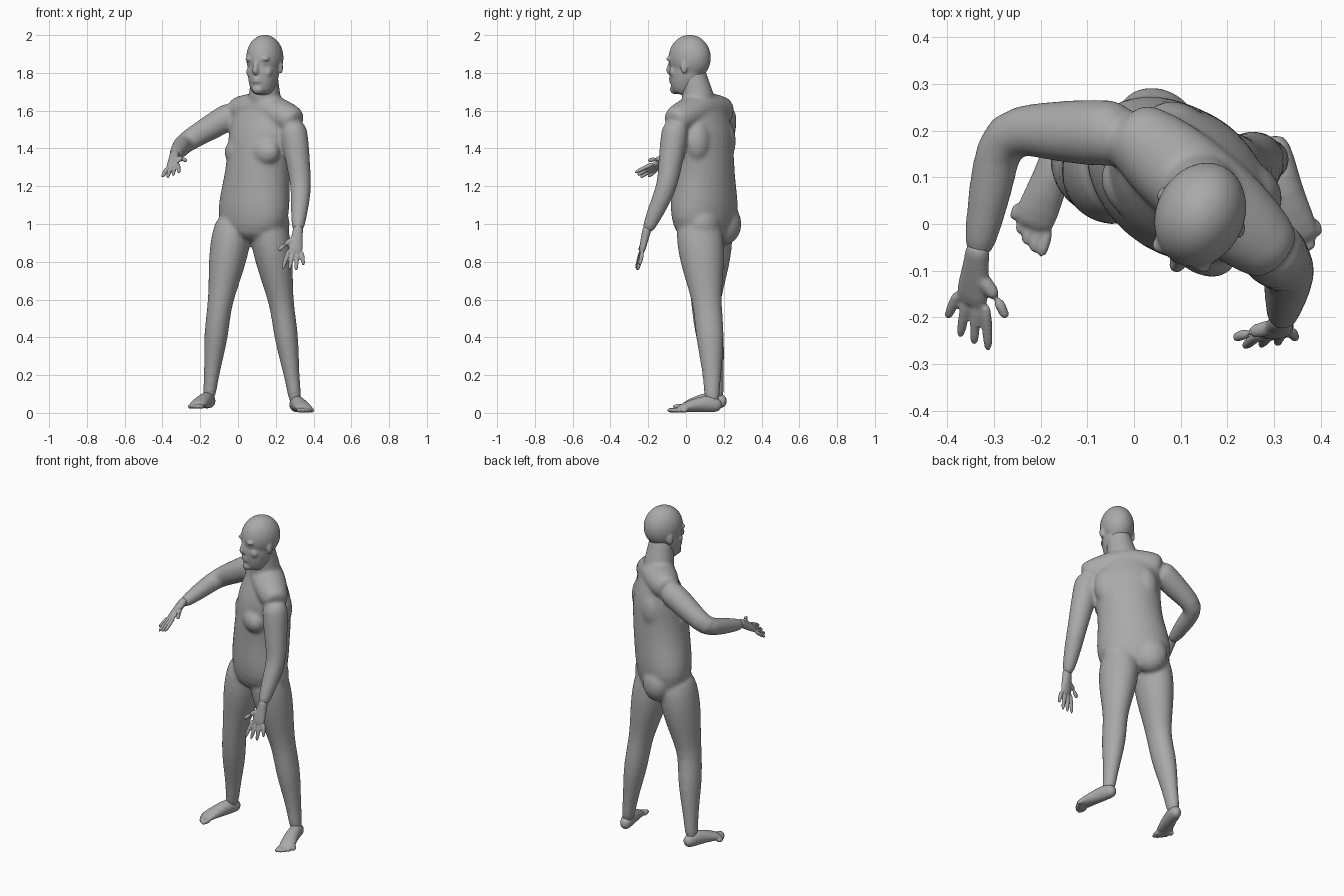
import bpy, bmesh, math
from mathutils import Vector, Matrix

if "Cube" in bpy.data.objects:
    bpy.data.objects.remove(bpy.data.objects["Cube"])

skin = bpy.data.materials.new("grey_skin")
skin.use_nodes = True
grey = (.4, .4, .4, 1)
skin.diffuse_color = grey
skin.node_tree.nodes["Principled BSDF"].inputs["Base Color"].default_value = grey

bm = bmesh.new()
SIDES = 16
UP = Vector((0, 0, 1))


def loft(points, widths, depths, side):
    """Closed tube of elliptical rings that follow a path."""
    loops = []
    last = len(points) - 1
    for i, (point, width, depth) in enumerate(zip(points, widths, depths)):
        along = (points[min(i + 1, last)] - points[max(i - 1, 0)]).normalized()
        across = (side - along * side.dot(along)).normalized()
        normal = along.cross(across)
        ring = []
        for k in range(SIDES):
            angle = math.tau * k / SIDES
            offset = across * width * math.cos(angle) + normal * depth * math.sin(angle)
            ring.append(bm.verts.new(point + offset))
        loops.append(ring)
    for lower, upper in zip(loops, loops[1:]):
        for k in range(SIDES):
            n = (k + 1) % SIDES
            bm.faces.new((lower[k], lower[n], upper[n], upper[k]))
    bm.faces.new(loops[0][::-1])
    bm.faces.new(loops[-1])


def blob(center, size, yaw=0):
    """Ellipsoid used for muscles, joints and facial features."""
    matrix = (Matrix.Translation(center) @ Matrix.Rotation(yaw, 4, 'Z')
              @ Matrix.Diagonal((*size, 1)))
    bmesh.ops.create_uvsphere(bm, u_segments=SIDES, v_segments=SIDES, radius=1, matrix=matrix)


def finish(name, voxel, smoothing):
    """Fuse everything built so far into one smooth skin."""
    bmesh.ops.recalc_face_normals(bm, faces=bm.faces)
    mesh = bpy.data.meshes.new(name)
    bm.to_mesh(mesh)
    bm.clear()
    mesh.materials.append(skin)
    part = bpy.data.objects.new(name, mesh)
    bpy.context.collection.objects.link(part)
    rounding = part.modifiers.new("rounding", 'SUBSURF')
    rounding.levels = rounding.render_levels = 1
    fuse = part.modifiers.new("fuse", 'REMESH')
    fuse.mode = 'VOXEL'
    fuse.voxel_size = voxel
    fuse.use_smooth_shade = True
    soften = part.modifiers.new("soften", 'SMOOTH')
    soften.factor = .5
    soften.iterations = smoothing


def digit(root, tip, radius, side):
    """One finger, thumb or toe with a tapered end."""
    middle = root.lerp(tip, .5)
    sizes = [radius, radius, radius * .8]
    loft([root, middle, tip], sizes, sizes, side)


def limb(start, joint, end, upper, lower, side, flatness, bulge):
    """Two-part limb; radii are spread evenly over each part."""
    points = [start.lerp(joint, i / len(upper)) for i in range(len(upper))]
    steps = len(lower) - 1
    for i in range(steps + 1):
        t = i / steps
        points.append(joint.lerp(end, t) + bulge * math.sin(math.pi * t))
    radii = upper + lower
    loft(points, radii, [r * flatness for r in radii], side)


def heading(degrees):
    """Directions to the side and to the front of a turned part."""
    yaw = math.radians(degrees)
    side = Vector((math.cos(yaw), math.sin(yaw), 0))
    return yaw, side, Vector((side.y, -side.x, 0))


def hand(wrist, forward, thumbward):
    """Palm, four fingers and a spread thumb."""
    forward = forward.normalized()
    thumbward = (thumbward - forward * thumbward.dot(forward)).normalized()

    def place(along, across):
        return wrist + forward * along + thumbward * across

    loft([place(a, 0) for a in (-.05, 0, .05, .12)], [.028, .028, .036, .044],
         [.026, .023, .02, .014], thumbward)
    for i in range(4):
        spread = (i - 1.5) / 1.5
        length = .21 - .04 * max(0, -spread) ** 2
        digit(place(.09, spread * .034), place(length, spread * .055), .012, thumbward)
    knuckle = place(.07, .06)
    digit(place(.03, .01), knuckle, .017, forward)
    digit(knuckle, place(.11, .09), .012, forward)


def foot(ankle, sole, degrees, outward):
    """Heel, arch, ball and five toes."""
    _, side, forward = heading(degrees)

    def place(along, across, height):
        spot = ankle + forward * along + side * outward * across
        return Vector((spot.x, spot.y, sole + height))

    loft([place(-.055, 0, .032), place(0, 0, .05), place(.07, 0, .045),
          place(.15, .008, .03), place(.19, .01, .018)],
         [.028, .038, .04, .047, .045], [.028, .048, .042, .026, .015], side)
    for i in range(5):
        t = i / 4
        digit(place(.17 - .03 * t, .07 * t - .024, .016),
              place(.24 - .06 * t * t, .08 * t - .028, .013), .014, side)


# Torso, turned towards the figure's right
yaw, side, front = heading(-40)
hips, chest = Vector((.075, .1, 1)), Vector((.14, .078, 1.6))
widths = [.13, .21, .215, .195, .185, .19, .205, .18, .08]
depths = [.11, .15, .16, .16, .16, .155, .145, .1, .07]
spine = [hips.lerp(chest, (i - 1) / 6) for i in range(len(widths))]
loft(spine, widths, depths, side)

# Chest, shoulder blade and seat muscles
for s in (-1, 1):
    blob(spine[6] + front * .085 + side * s * .085 - UP * .12, (.095, .065, .075), yaw)
    blob(spine[6] - front * .06 + side * s * .1 - UP * .06, (.08, .07, .12), yaw)
    blob(hips - front * .065 + side * s * .085, (.1, .085, .11), yaw)

# Arms: the right reaches out, the left hangs
arm_poses = [
    ((0, .193, 1.598), (-.283, .203, 1.43), (-.338, -.08, 1.357),
     (-.02, -.17, -.105), (.85, -.15, .5)),
    ((.287, -.05, 1.55), (.335, -.1, 1.2), (.315, -.212, .95),
     (-.025, -.045, -.19), (-1, -.1, .1)),
]
arm_poses = [[Vector(v) for v in pose] for pose in arm_poses]
for shoulder, elbow, wrist, reach, thumbward in arm_poses:
    limb(shoulder, elbow, wrist, [.078, .073, .065], [.056, .052, .042, .032],
         thumbward, 1, Vector())

# Shoulder girdle that slopes from the neck into both arms
collar = chest + UP * .022
right, left = arm_poses[0][0], arm_poses[1][0]
girdle = [right.lerp(collar, -.2), right, right.lerp(collar, .5), collar,
          left.lerp(collar, .5), left, left.lerp(collar, -.2)]
heights = [.06, .08, .083, .085, .083, .08, .06]
loft(girdle, heights, [.06, .08, .1, .1, .1, .08, .06], UP)

# Neck
skull = Vector((.142, .02, 1.88))
neck = [.1, .083, .074, .07]
loft([chest.lerp(skull, t) for t in (.1, .35, .6, .85)], neck, neck, side)

# Legs: hip, knee, ankle, sole height, foot turn, outward side
leg_poses = [
    ((-.015, .13, 1.05), (-.1, .103, .55), (-.157, .165, .05), .02, -17, -1),
    ((.15, .06, 1.05), (.235, .115, .55), (.308, .138, .03), 0, 12, 1),
]
leg_poses = [[Vector(v) for v in pose[:3]] + list(pose[3:]) for pose in leg_poses]
for hip, knee, ankle, *_ in leg_poses:
    limb(hip, knee, ankle, [.09, .108, .106, .093, .076], [.064, .067, .053, .038, .036],
         Vector((1, 0, 0)), 1.18, Vector((0, .008, 0)))
finish("body", .008, 20)

# Hands and feet
for _, _, wrist, reach, thumbward in arm_poses:
    hand(wrist, reach, thumbward)
finish("hands", .005, 4)
for _, _, ankle, sole, turn, outward in leg_poses:
    foot(ankle, sole, turn, outward)
finish("feet", .005, 5)

# Head, with its own turn
yaw, side, front = heading(-25)


def face(forward, across, up):
    return skull + front * forward + side * across + UP * up


# Skull and jaw
blob(skull, (.098, .119, .122), yaw)
loft([face(.05, 0, -.198), face(.042, 0, -.165), face(.022, 0, -.1), face(0, 0, 0)],
     [.042, .065, .083, .092], [.044, .068, .1, .11], side)

# Nose, lips and chin
loft([face(.1, 0, 0), face(.113, 0, -.04), face(.123, 0, -.07), face(.106, 0, -.088)],
     [.012, .012, .02, .016], [.014, .016, .02, .016], side)
for up in (-.126, -.11):
    blob(face(.1, 0, up), (.03, .018, .009), yaw)
blob(face(.083, 0, -.168), (.034, .03, .026), yaw)

# Brows, eyes, cheeks and ears
for s in (-1, 1):
    turn = yaw - s * .35
    blob(face(.091, s * .036, -.006), (.036, .02, .014), turn)
    blob(face(.086, s * .036, -.032), (.018, .016, .011), turn)
    blob(face(.07, s * .044, -.075), (.032, .026, .03), yaw)
    blob(face(-.008, s * .091, -.05), (.011, .02, .034), yaw + s * .3)
finish("head", .006, 8)
bm.free()
